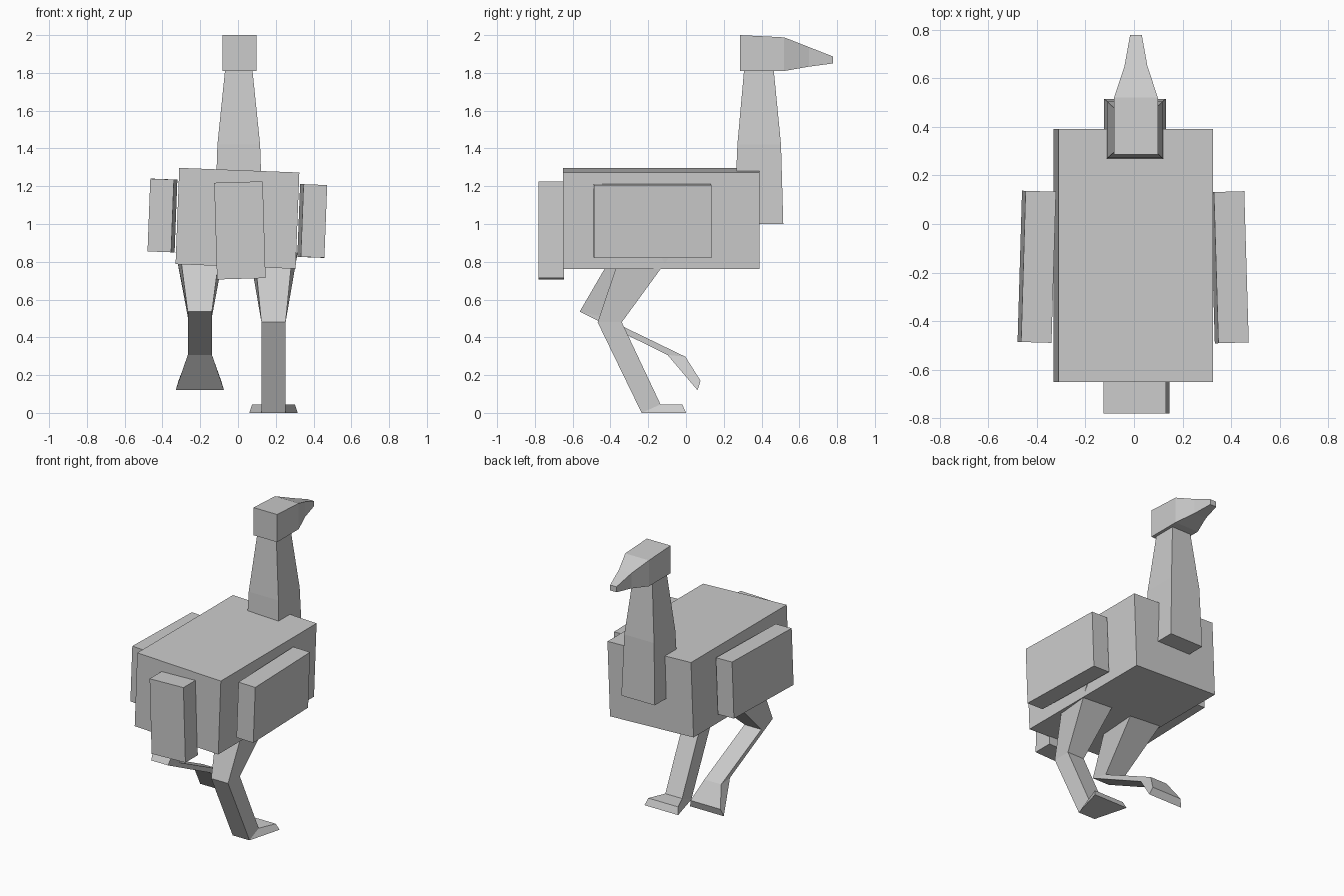
import bpy, bmesh
from math import radians

cube = bpy.data.objects.get("Cube")
if cube:
    bpy.data.objects.remove(cube, do_unlink=True)

grey = bpy.data.materials.new("plain_grey")
grey.use_nodes = True
colour = (0.6, 0.6, 0.6, 1)
grey.diffuse_color = colour
grey.node_tree.nodes["Principled BSDF"].inputs["Base Color"].default_value = colour


def finish(name, bm):
    bmesh.ops.recalc_face_normals(bm, faces=bm.faces)
    mesh = bpy.data.meshes.new(name)
    bm.to_mesh(mesh)
    bm.free()
    mesh.materials.append(grey)
    obj = bpy.data.objects.new(name, mesh)
    bpy.context.collection.objects.link(obj)
    return obj


def box(name, size, location, roll=0, yaw=0):
    bm = bmesh.new()
    bmesh.ops.create_cube(bm, size=1)
    bmesh.ops.scale(bm, vec=size, verts=bm.verts)
    obj = finish(name, bm)
    obj.location = location
    obj.rotation_euler = (0, radians(roll), radians(yaw))


def loft(name, x, sections):
    """Skin four-cornered sections, each two edges of (y, z, half width)."""
    bm = bmesh.new()
    rings = []
    for (y1, z1, w1), (y2, z2, w2) in sections:
        corners = ((x - w1, y1, z1), (x + w1, y1, z1),
                   (x + w2, y2, z2), (x - w2, y2, z2))
        rings.append([bm.verts.new(c) for c in corners])
    for a, b in zip(rings, rings[1:]):
        for i in range(4):
            j = (i + 1) % 4
            bm.faces.new((a[i], a[j], b[j], b[i]))
    bm.faces.new(rings[0])
    bm.faces.new(rings[-1])
    finish(name, bm)


# Torso, tail and wings, each slightly tilted
box("body", (0.636, 1.04, 0.51), (-0.003, -0.13, 1.03), roll=2.2)
box("tail", (0.257, 0.135, 0.512), (0.01, -0.7125, 0.966), roll=-1.7)
box("right_wing", (0.125, 0.622, 0.385), (-0.4, -0.176, 1.045), 2.2, -1.7)
box("left_wing", (0.125, 0.622, 0.385), (0.393, -0.178, 1.016), 2.2, 1.7)

# Neck, bottom to top
loft("neck", 0.004, [
    ((0.255, 1.0, 0.127), (0.515, 1.0, 0.127)),
    ((0.272, 1.42, 0.113), (0.503, 1.42, 0.113)),
    ((0.307, 1.81, 0.073), (0.465, 1.81, 0.073)),
])

# Head tapering into the beak
loft("head", 0.008, [
    ((0.285, 1.81, 0.09), (0.285, 2.0, 0.09)),
    ((0.52, 1.81, 0.09), (0.52, 1.988, 0.09)),
    ((0.65, 1.833, 0.047), (0.65, 1.937, 0.047)),
    ((0.778, 1.85, 0.024), (0.778, 1.887, 0.024)),
])

# Legs: hip, knee, ankle, toes
loft("left_leg", 0.188, [
    ((-0.343, 0.85, 0.101), (-0.07, 0.85, 0.128)),
    ((-0.468, 0.48, 0.064), (-0.34, 0.48, 0.064)),
    ((-0.235, 0.0, 0.064), (-0.135, 0.045, 0.064)),
    ((0.0, 0.0, 0.128), (-0.02, 0.045, 0.113)),
])
loft("right_leg", -0.202, [
    ((-0.38, 0.85, 0.105), (-0.06, 0.85, 0.128)),
    ((-0.563, 0.536, 0.064), (-0.439, 0.508, 0.064)),
    ((-0.098, 0.307, 0.064), (-0.003, 0.297, 0.064)),
    ((0.061, 0.12, 0.128), (0.077, 0.17, 0.113)),
])
